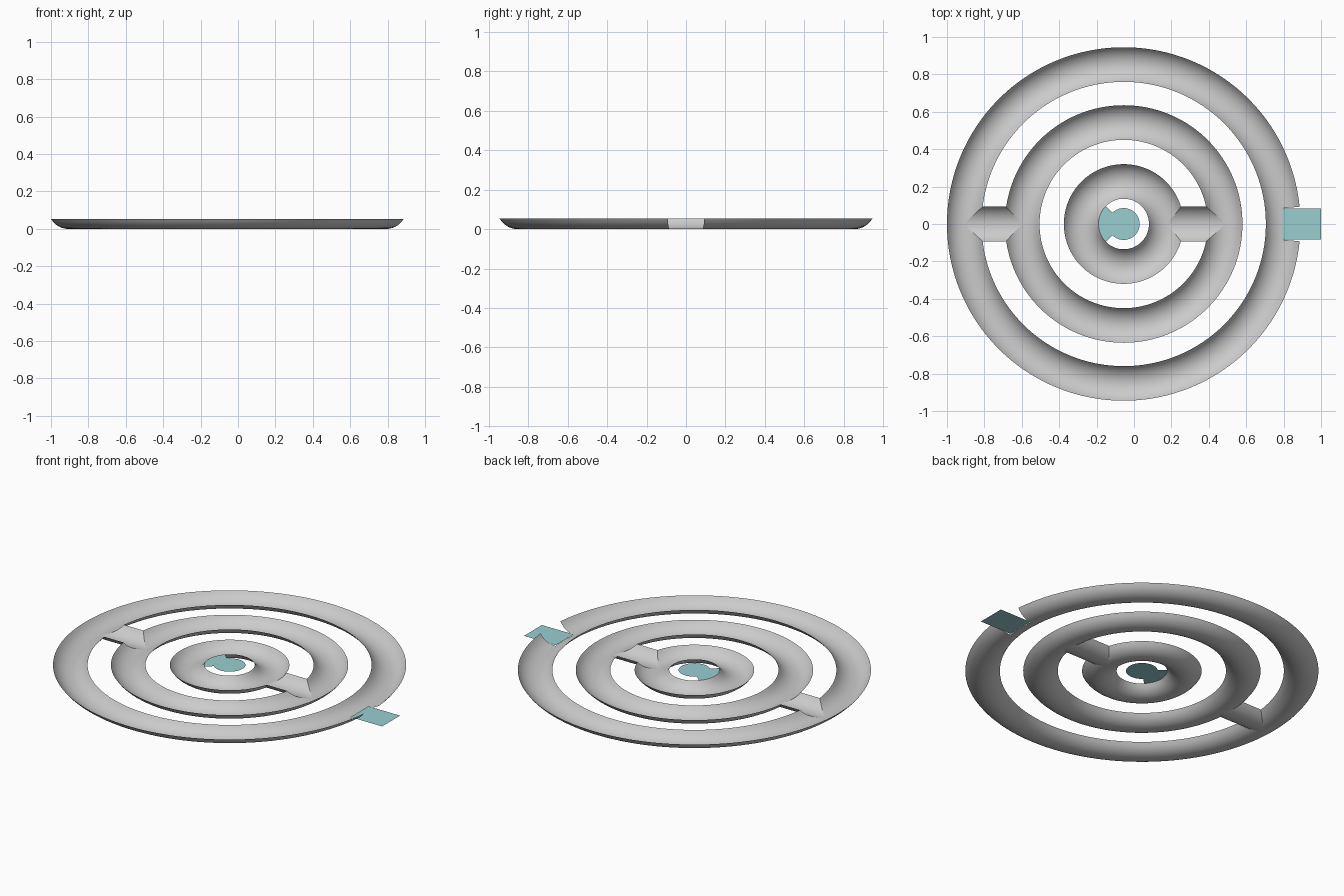
import bpy, bmesh, math

if "Cube" in bpy.data.objects:
    bpy.data.objects.remove(bpy.data.objects["Cube"])

CX = -0.055                 # maze centre
HALF, DEPTH = 0.0925, 0.053 # channel half width and depth
ARC = (HALF ** 2 + DEPTH ** 2) / (2 * DEPTH)
MID = (0.8525, 0.5425, 0.2275)  # ring centre-line radii
SEG, STEPS = 128, 8
GATE = math.radians(5.625)


def material(name, rgb):
    m = bpy.data.materials.new(name)
    m.diffuse_color = (*rgb, 1)
    m.use_nodes = True
    m.node_tree.nodes["Principled BSDF"].inputs["Base Color"].default_value = m.diffuse_color
    return m


GREY = material("channel grey", (0.6, 0.6, 0.6))
TEAL = material("marker teal", (0.32, 0.62, 0.64))


def height(t):
    return ARC - math.sqrt(ARC ** 2 - t * t)


def polar(r, a, z):
    return (CX + r * math.cos(a), r * math.sin(a), z)


def finish(name, grids, mat, smooth=True):
    """Skin each grid of points with quads and weld the result."""
    bm = bmesh.new()
    for grid in grids:
        rows = [[bm.verts.new(p) for p in row] for row in grid]
        for a, b in zip(rows, rows[1:]):
            for i in range(len(a) - 1):
                bm.faces.new((a[i], a[i + 1], b[i + 1], b[i]))
    bmesh.ops.remove_doubles(bm, verts=bm.verts, dist=1e-5)
    bm.normal_update()
    for f in bm.faces:
        if f.normal.z < 0:
            f.normal_flip()
        f.smooth = smooth
    me = bpy.data.meshes.new(name)
    bm.to_mesh(me)
    bm.free()
    me.materials.append(mat)
    ob = bpy.data.objects.new(name, me)
    bpy.context.collection.objects.link(ob)


def half_ring(mid, side, opening=None, facing=0.0):
    """Inner (-1) or outer (+1) half of a round channel, with an optional opening."""
    grid = []
    for k in range(STEPS + 1):
        t = HALF * k / STEPS
        r = mid + side * t
        gap = 0
        if opening == "bridge":
            gap = math.asin(t / r)      # mitre against the bridge channel
        elif opening == "gate":
            gap = GATE
        angles = [min(max(math.tau * i / SEG, gap), math.tau - gap) for i in range(SEG + 1)]
        grid.append([polar(r, facing + a, height(t)) for a in angles])
    return grid


# ring channels
finish("outer_ring", [half_ring(MID[0], -1, "bridge", math.pi),
                      half_ring(MID[0], 1, "gate", 0)], GREY)
finish("middle_ring", [half_ring(MID[1], 1, "bridge", math.pi),
                       half_ring(MID[1], -1, "bridge", 0)], GREY)
finish("inner_ring", [half_ring(MID[2], 1, "bridge", 0),
                      half_ring(MID[2], -1)], GREY)


# bridge channels, mitred into the rings at both ends
def bridge(name, outer, inner, sign):
    grid = []
    for k in range(-STEPS, STEPS + 1):
        y = HALF * k / STEPS
        ends = [math.sqrt(r * r - y * y) for r in (outer - abs(y), inner + abs(y))]
        grid.append([(CX + sign * x, y, height(y)) for x in ends])
    finish(name, [grid], GREY)


bridge("left_bridge", MID[0], MID[1], -1)
bridge("right_bridge", MID[1], MID[2], 1)

# entrance plate at channel-floor level
w = MID[0] * math.sin(GATE)
x0 = CX + MID[0] * math.cos(GATE)
finish("entrance_plate", [[[(x0, -w, 0.004), (1, -w, 0.004)],
                           [(x0, w, 0.004), (1, w, 0.004)]]], TEAL, False)

# goal disc at rim level with a wedge joining the inner rim
R_DISC, R_HOLE = 0.085, MID[2] - HALF
disc = [[polar(r, math.tau * i / 64, DEPTH) for i in range(65)] for r in (0.001, R_DISC)]
wedge = [[polar(r, math.radians(135 + 90 * i / 16), DEPTH) for i in range(17)]
         for r in (R_DISC, R_HOLE)]
finish("goal_disc", [disc, wedge], TEAL, False)
